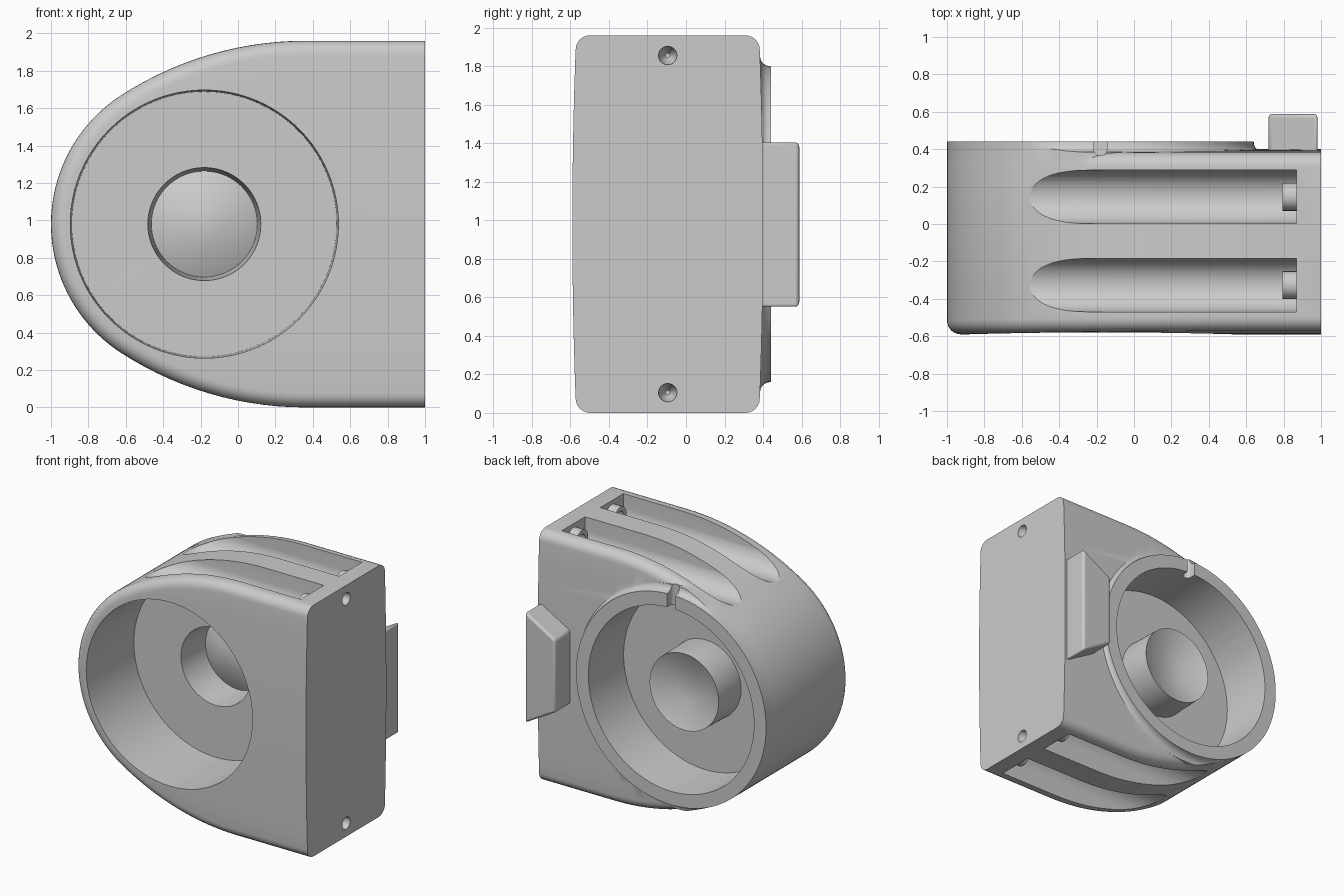
import bpy, bmesh
from math import sin, cos, pi, atan2

if "Cube" in bpy.data.objects:
    bpy.data.objects.remove(bpy.data.objects["Cube"])

CX, CZ = -0.18, 0.98      # centre of the round housing


def finish(name, bm):
    bmesh.ops.remove_doubles(bm, verts=bm.verts, dist=1e-5)
    bmesh.ops.delete(bm, geom=[e for e in bm.edges if not e.link_faces], context='EDGES')
    bmesh.ops.recalc_face_normals(bm, faces=bm.faces)
    me = bpy.data.meshes.new(name)
    bm.to_mesh(me)
    bm.free()
    ob = bpy.data.objects.new(name, me)
    bpy.context.collection.objects.link(ob)
    return ob


def loft(name, loops, wrap=False):
    """Skin a list of closed loops; cap the ends unless the skin wraps round."""
    bm = bmesh.new()
    rows = [[bm.verts.new(p) for p in loop] for loop in loops]
    n = len(rows[0])
    pairs = list(zip(rows, rows[1:])) + ([(rows[-1], rows[0])] if wrap else [])
    for a, b in pairs:
        for j in range(n):
            k = (j + 1) % n
            bm.faces.new((a[j], a[k], b[k], b[j]))
    if not wrap:
        bm.faces.new(rows[0])
        bm.faces.new(rows[-1])
    return finish(name, bm)


def lathe(name, prof, axis='Y', at=(CX, CZ), n=96):
    """Closed (radius, distance) profile spun round the Y or X axis."""
    loops = []
    for i in range(n):
        c, s = cos(2 * pi * i / n), sin(2 * pi * i / n)
        if axis == 'Y':
            loops.append([(at[0] + r * c, d, at[1] + r * s) for r, d in prof])
        else:
            loops.append([(d, at[0] + r * c, at[1] + r * s) for r, d in prof])
    return loft(name, loops, wrap=True)


def boolean(ob, other, op='DIFFERENCE'):
    m = ob.modifiers.new(op.lower(), 'BOOLEAN')
    m.operation, m.object, m.solver = op, other, 'EXACT'
    bpy.context.view_layer.objects.active = ob
    bpy.ops.object.modifier_apply(modifier=m.name)
    bpy.data.objects.remove(other)


def outline(d):
    """Upper half of the D outline, inset by d: nose arc, shoulder arc, flat top."""
    a = atan2(0.83, -0.54)
    pts = [(CX + (0.82 - d) * cos(t), CZ + (0.82 - d) * sin(t))
           for t in [pi + (a - pi) * i / 24 for i in range(25)]]
    pts += [(0.36 + (1.81 - d) * cos(t), 0.15 + (1.81 - d) * sin(t))
            for t in [a + (pi / 2 - a) * i / 14 for i in range(1, 15)]]
    return pts + [(1, 1.96 - d)]


def d_solid(name, y0, y1, r, inset=0.0, steps=6, rows=16):
    """D-shaped block with rounded rims and slightly bulging front and back."""
    arc = [pi / 2 * i / steps for i in range(steps + 1)]
    insets = [outline(inset + r * (1 - cos(t))) for t in arc]
    bulge = lambda z: 0.02 * ((z - CZ) / 0.98) ** 2
    loops = []
    for i in range(len(insets[0])):
        rim = [(insets[k][i], r * (1 - sin(t))) for k, t in enumerate(arc)]
        top = rim[-1][0]
        face = [(top[0], CZ + (top[1] - CZ) * (1 - 2 * j / rows)) for j in range(1, rows)]
        b = bulge(rim[-1][0][1])
        loop = [(p[0], y1 - b - o, p[1]) for p, o in rim]
        loop += [(x, y1 - bulge(z), z) for x, z in face]
        loop += [(p[0], y1 - b - o, 2 * CZ - p[1]) for p, o in reversed(rim)]
        loop += [(p[0], y0 + b + o, 2 * CZ - p[1]) for p, o in rim]
        loop += [(x, y0 + bulge(z), z) for x, z in reversed(face)]
        loop += [(p[0], y0 + b + o, p[1]) for p, o in reversed(rim)]
        loops.append(loop)
    # close the flat mounting end; the nose end collapses to a line by itself
    bm = bmesh.new()
    vs = [[bm.verts.new(p) for p in l] for l in loops]
    n = len(vs[0])
    for a, c in zip(vs, vs[1:]):
        for j in range(n):
            bm.faces.new((a[j], a[(j + 1) % n], c[(j + 1) % n], c[j]))
    bm.faces.new(vs[-1])
    return finish(name, bm)


# main housing
body = d_solid("housing", -0.59, 0.40, 0.075)

# raised rear collar with a concave root, trimmed to the housing outline
root = [(0.82 + 0.05 * (1 - cos(t)), 0.44 - 0.055 * sin(t))
        for t in [pi / 2 * i / 6 for i in range(7)]]
collar = lathe("collar", [(0, 0.44)] + root + [(0.87, 0.3), (0, 0.3)])
boolean(collar, d_solid("trim", -0.3, 0.7, 0.01, inset=0.001), 'INTERSECT')
boolean(body, collar, 'UNION')

# front and rear round pockets, and the opening for the hub
boolean(body, lathe("front_cut", [(0, -0.8), (0.717, -0.8), (0.717, -0.59), (0.708, -0.015), (0, -0.015)]))
boolean(body, lathe("rear_cut", [(0, 0.8), (0.715, 0.8), (0.715, 0.44), (0.708, 0.015), (0, 0.015)]))
boolean(body, lathe("hub_cut", [(0, -0.1), (0.302, -0.1), (0.302, 0.1), (0, 0.1)]))

# finger grooves on top and underside
for yc in (0.145, -0.327):
    for flip in (False, True):
        sec = [(yc + 0.1425 * cos(t), 1.853 + 0.1425 * sin(t))
               for t in [pi + pi * i / 20 for i in range(21)]]
        sec += [(yc + 0.1425, 2.2), (yc - 0.1425, 2.2)]
        if flip:
            sec = [(y, 2 * CZ - z) for y, z in sec]
        boolean(body, loft("groove_cut", [[(x, y, z) for y, z in sec] for x in (-1.2, 0.87)]))

# screw holes in the mounting face
for z in (1.855, 0.105):
    boolean(body, lathe("screw_cut", [(0, 1.05), (0.05, 1.05), (0.048, 1.0), (0.045, 0.97),
                                      (0.012, 0.92), (0, 0.92)], 'X', (-0.095, z), 24))

# cable notch through the top of the collar
notch = [(CX + 0.035 * cos(t), 0.40 + 0.035 * sin(t)) for t in [pi + pi * i / 10 for i in range(11)]]
notch += [(CX + 0.035, 0.5), (CX - 0.035, 0.5)]
boolean(body, loft("notch_cut", [[(x, y, z) for x, y in notch] for z in (1.6, 1.9)]))

# hub: recessed from the front, standing proud at the rear, with a dished cone
hub = lathe("hub", [(0.302, -0.015), (0.283, 0.26), (0.105, 0.175), (0, 0.175),
                    (0, 0.205), (0.105, 0.205), (0.298, 0.28), (0.306, 0.01)])

parts = [body, hub]

# screw bosses at the groove ends
for yc in (0.145, -0.327):
    for z in (1.855, 0.105):
        parts.append(lathe("screw_boss", [(0.075, 0.875), (0.075, 0.795), (0.042, 0.795), (0.042, 0.86),
                                          (0, 0.86), (0, 0.875)], 'X', (yc, z), 24))

# tapered latch block on the back
side = [(0.72, 1.26), (0.98, 1.41), (0.98, 0.545), (0.72, 0.695)]
latch = loft("latch_block", [[(x, y, z) for x, z in side] for y in (0.36, 0.588)])
bev = latch.modifiers.new("round", 'BEVEL')
bev.width, bev.segments = 0.018, 3
parts.append(latch)

for ob in parts:
    bpy.ops.object.select_all(action='DESELECT')
    ob.select_set(True)
    bpy.context.view_layer.objects.active = ob
    bpy.ops.object.shade_smooth_by_angle(angle=0.5)
